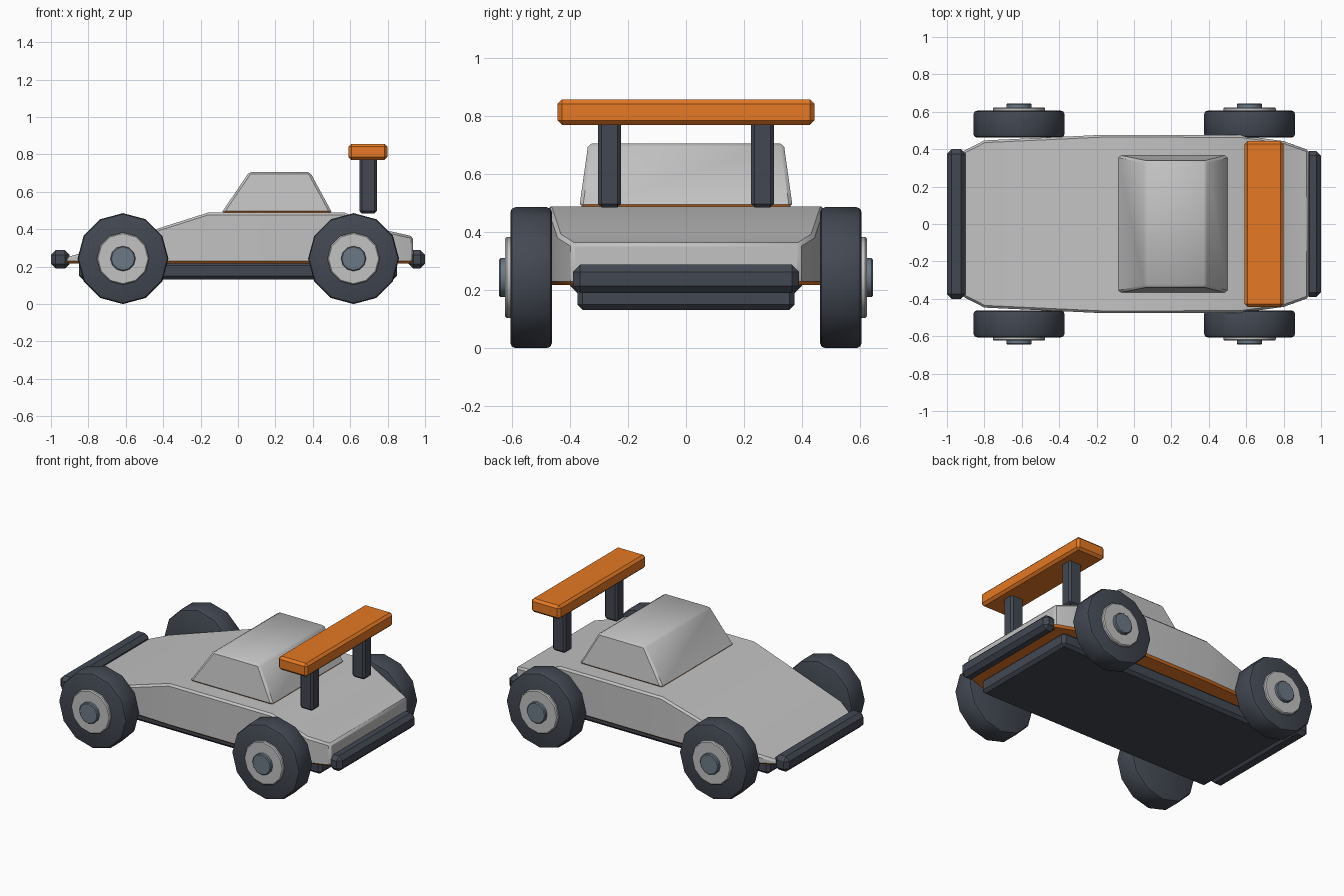
import bpy, bmesh, math
from mathutils import Matrix

if "Cube" in bpy.data.objects:
    bpy.data.objects.remove(bpy.data.objects["Cube"])


def material(name, r, g, b):
    m = bpy.data.materials.new(name)
    m.diffuse_color = (r, g, b, 1)
    m.use_nodes = True
    m.node_tree.nodes["Principled BSDF"].inputs["Base Color"].default_value = m.diffuse_color
    return m


GREY = material("body_grey", 0.54, 0.54, 0.54)
ORANGE = material("orange_trim", 0.78, 0.19, 0.018)
DARK = material("dark_slate", 0.055, 0.065, 0.085)
STEEL = material("steel_blue", 0.15, 0.19, 0.24)


def finish(bm, name, mats, bevel, segments=1):
    """Bevel the sharp edges, colour undersides with a second material, smooth by angle."""
    bmesh.ops.recalc_face_normals(bm, faces=bm.faces[:])
    sharp = [e for e in bm.edges if e.calc_face_angle(0) > math.radians(40)]
    if bevel:
        bmesh.ops.bevel(bm, geom=sharp, offset=bevel, segments=segments,
                        affect='EDGES', profile=0.5, clamp_overlap=True)
    bm.normal_update()
    mesh = bpy.data.meshes.new(name)
    for m in mats:
        mesh.materials.append(m)
    if len(mats) > 1:
        for f in bm.faces:
            f.material_index = 1 if f.normal.z < -0.3 else 0
    bm.to_mesh(mesh)
    bm.free()
    ob = bpy.data.objects.new(name, mesh)
    bpy.context.collection.objects.link(ob)
    bpy.ops.object.select_all(action='DESELECT')
    ob.select_set(True)
    bpy.context.view_layer.objects.active = ob
    bpy.ops.object.shade_smooth_by_angle(angle=math.radians(32))
    return ob


def box(name, x, y, z, mat, bevel):
    bm = bmesh.new()
    size = [b - a for a, b in (x, y, z)]
    mid = [(a + b) / 2 for a, b in (x, y, z)]
    bmesh.ops.create_cube(bm, size=1, matrix=Matrix.Translation(mid) @ Matrix.Diagonal((*size, 1)))
    return finish(bm, name, [mat], bevel)


def loft(name, rings, mats, bevel):
    """Skin a row of equal-sized point rings and cap both ends."""
    bm = bmesh.new()
    rows = [[bm.verts.new(p) for p in r] for r in rings]
    n = len(rows[0])
    for a, b in zip(rows, rows[1:]):
        for i in range(n):
            bm.faces.new((a[i], a[(i + 1) % n], b[(i + 1) % n], b[i]))
    bm.faces.new(rows[0])
    bm.faces.new(rows[-1])
    return finish(bm, name, mats, bevel)


def disc(name, x, side, y0, y1, radius, mat, bevel, sides=12, segments=1):
    """Wheel part: a cylinder along y with a corner at the top."""
    bm = bmesh.new()
    m = (Matrix.Translation((x, side * (y0 + y1) / 2, 0.243))
         @ Matrix.Rotation(math.pi / 2, 4, 'X'))
    bmesh.ops.create_cone(bm, cap_ends=True, segments=sides, radius1=radius,
                          radius2=radius, depth=y1 - y0, matrix=m)
    return finish(bm, name, [mat], bevel, segments)


# Wedge body: (x, half width, top height) stations
stations = [(-0.93, 0.38, 0.245), (-0.80, 0.447, 0.285), (-0.16, 0.477, 0.489),
            (0.57, 0.475, 0.489), (0.80, 0.443, 0.392), (0.935, 0.395, 0.362)]
loft("body", [[(x, -w, 0.218), (x, w, 0.218), (x, w, t), (x, -w, t)]
              for x, w, t in stations], [GREY, ORANGE], 0.012)

# Cabin: tapered box
loft("cabin", [[(x0, -w, z), (x1, -w, z), (x1, w, z), (x0, w, z)]
               for x0, x1, w, z in ((-0.09, 0.505, 0.368, 0.485), (0.06, 0.385, 0.337, 0.706))],
     [GREY, ORANGE], 0.012)

# Underbody and bumpers
box("chassis", (-0.85, 0.85), (-0.375, 0.375), (0.132, 0.225), DARK, 0.018)
box("front_bumper", (-1.0, -0.9), (-0.4, 0.4), (0.19, 0.288), DARK, 0.025)
box("rear_bumper", (0.912, 1.0), (-0.39, 0.39), (0.19, 0.288), DARK, 0.025)

# Rear wing on two posts
box("rear_wing", (0.592, 0.798), (-0.443, 0.443), (0.77, 0.857), ORANGE, 0.015)
for side, label in ((-1, "right"), (1, "left")):
    y = sorted((side * 0.225, side * 0.303))
    box("wing_post_" + label, (0.65, 0.742), y, (0.485, 0.785), DARK, 0.012)

    # Wheels: tyre, hub and cap
    for x, end in ((-0.615, "front"), (0.618, "rear")):
        tag = "_" + end + "_" + label
        disc("tyre" + tag, x, side, 0.462, 0.606, 0.243, DARK, 0.018, segments=2)
        disc("hub" + tag, x, side, 0.56, 0.624, 0.14, GREY, 0.006)
        disc("hub_cap" + tag, x, side, 0.58, 0.645, 0.067, STEEL, 0.005)
